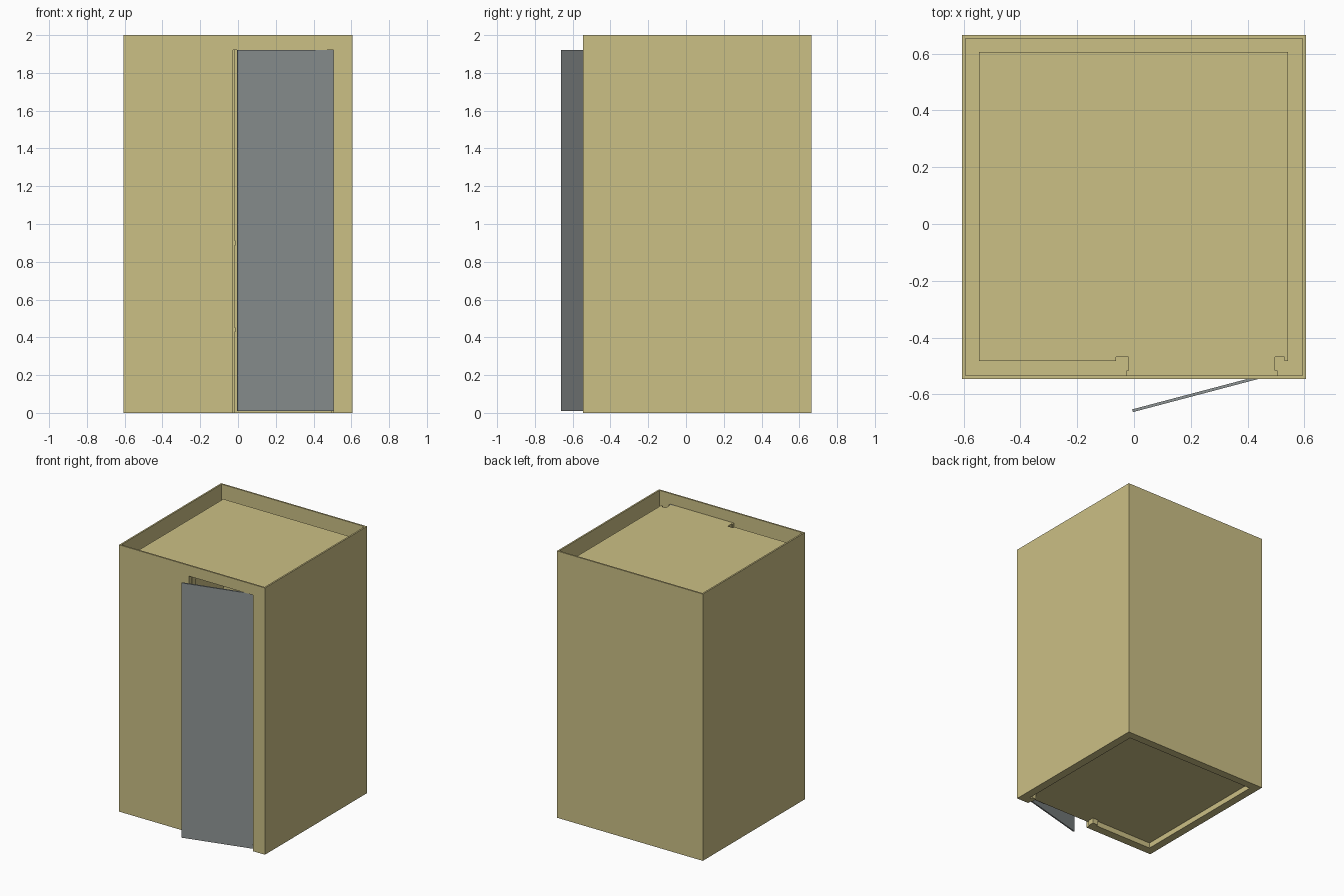
import bpy, bmesh, math
from mathutils import Matrix, Vector

if "Cube" in bpy.data.objects:
    bpy.data.objects.remove(bpy.data.objects["Cube"])


def material(name, color):
    m = bpy.data.materials.new(name)
    m.diffuse_color = (*color, 1)
    m.use_nodes = True
    m.node_tree.nodes["Principled BSDF"].inputs["Base Color"].default_value = m.diffuse_color
    return m


TAN = material("tan_paint", (0.60, 0.525, 0.235))
GREY = material("grey_door", (0.27, 0.295, 0.295))


def add(name, bm, mat):
    me = bpy.data.meshes.new(name)
    bm.to_mesh(me)
    bm.free()
    me.materials.append(mat)
    ob = bpy.data.objects.new(name, me)
    bpy.context.collection.objects.link(ob)
    return ob


def box(name, lo, hi, mat):
    lo, hi = Vector(lo), Vector(hi)
    bm = bmesh.new()
    bmesh.ops.create_cube(bm, size=1, matrix=Matrix.Translation((lo + hi) / 2)
                          @ Matrix.Diagonal((*(hi - lo), 1)))
    return add(name, bm, mat)


W, Y0, Y1, H = 0.605, -0.545, 0.665, 2.0   # outer cabinet
T = 0.012                                  # sheet thickness
L, R, TOP = -0.026, 0.505, 1.92            # door opening
FLOOR = 0.04
YF = Y0 + T                                # inner face of the front sheet

# Outer shell: open tube with a door opening cut in the front
shell = box("outer_shell", (-W, Y0, 0), (W, Y1, H), TAN)
cutters = [
    box("hollow_cutter", (-W + T, YF, -0.2), (W - T, Y1 - T, H + 0.2), TAN),
    box("opening_cutter", (L, Y0 - 0.1, -0.1), (R, Y0 + 0.1, TOP), TAN),
]
for c in cutters:
    mod = shell.modifiers.new(c.name, 'BOOLEAN')
    mod.operation = 'DIFFERENCE'
    mod.solver = 'EXACT'
    mod.object = c
    c.hide_render = True
    c.hide_viewport = True

# Inner liner footprint, including the stepped door jambs
liner = [(R, YF), (R, -0.516), (0.496, -0.516), (0.496, -0.468), (0.53, -0.468),
         (0.53, -0.482), (0.543, -0.482), (0.543, 0.605), (-0.545, 0.605),
         (-0.545, -0.482), (-0.064, -0.482), (-0.064, -0.468),
         (-0.019, -0.468), (-0.019, -0.516), (L, -0.516), (L, YF)]

# Liner walls with open doorway
bm = bmesh.new()
low = [bm.verts.new((x, y, 0)) for x, y in liner]
high = [bm.verts.new((x, y, TOP)) for x, y in liner]
for i in range(len(liner) - 1):
    bm.faces.new((low[i + 1], low[i], high[i], high[i + 1]))
bm.faces.new(high)                         # ceiling
for f in bm.faces:
    if f.normal.z < 0:
        f.normal_flip()
add("inner_liner", bm, TAN)

# Raised floor
bm = bmesh.new()
f = bm.faces.new([bm.verts.new((x, y, FLOOR)) for x, y in reversed(liner)])
add("floor_panel", bm, TAN)

# Bottom flange joining the shell and the liner
rim = [(-W + T, YF), (-W + T, Y1 - T), (W - T, Y1 - T), (W - T, YF)]
bm = bmesh.new()
bm.faces.new([bm.verts.new((x, y, 0)) for x, y in liner + rim])
bm.normal_update()
for f in bm.faces:
    if f.normal.z > 0:
        f.normal_flip()
add("bottom_flange", bm, TAN)

# Strike plates on the free-side jamb
for i, z in enumerate((0.44, 0.90)):
    box(f"strike_plate_{i + 1}", (-0.019, -0.51, z - 0.013), (-0.012, -0.49, z + 0.013), TAN)

# Door, hinged on the right and standing ajar
door = box("door", (-0.527, -0.01, 0.01), (0, 0, TOP), GREY)
door.location = (0.503, -0.518, 0)
door.rotation_euler.z = math.radians(14.8)
